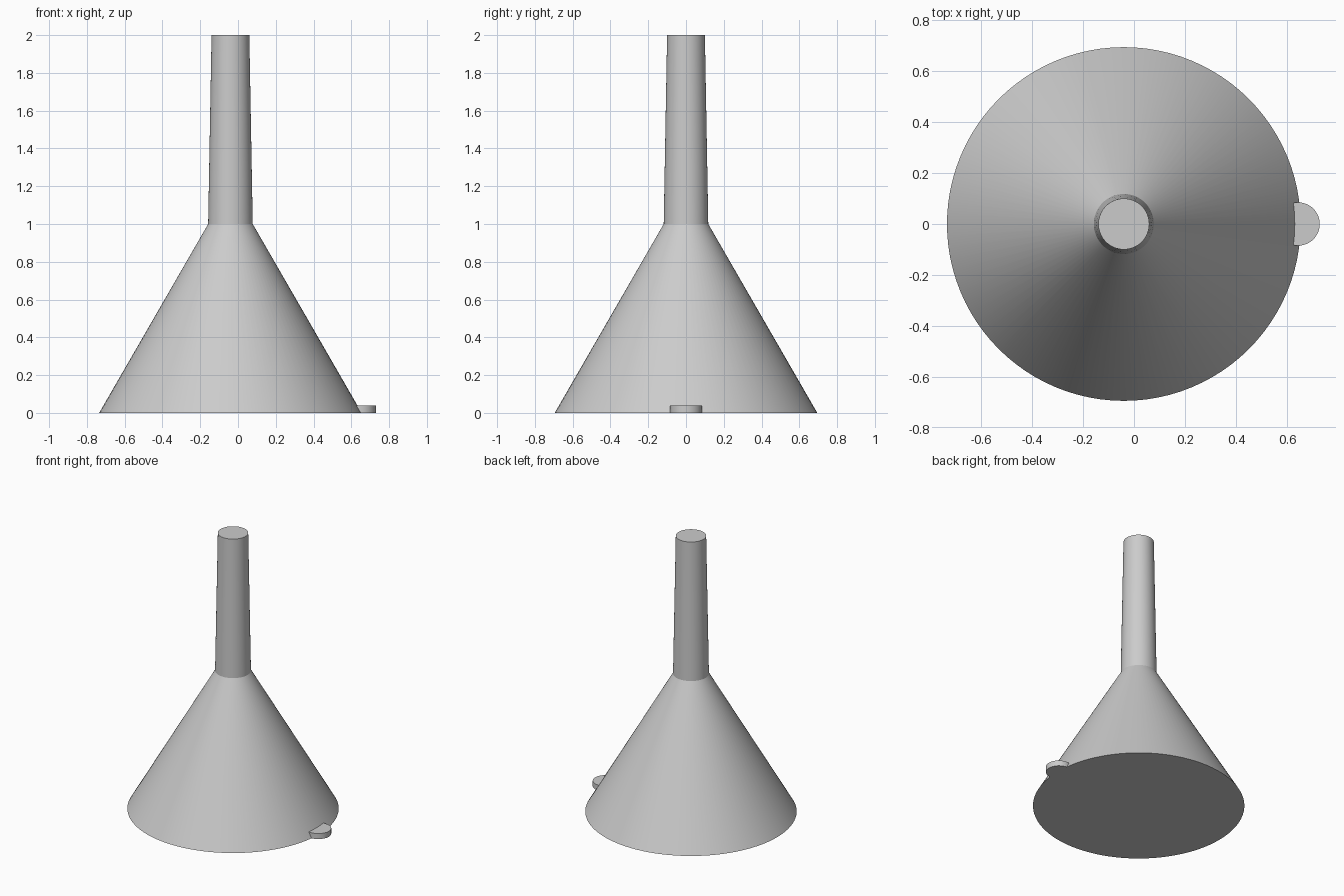
import bpy
import bmesh
import math

cube = bpy.data.objects.get("Cube")
if cube:
    bpy.data.objects.remove(cube, do_unlink=True)

# One plain grey plastic
GREY = (0.6, 0.6, 0.6, 1.0)
grey = bpy.data.materials.new("light_grey")
grey.use_nodes = True
grey.diffuse_color = GREY
grey.node_tree.nodes["Principled BSDF"].inputs["Base Color"].default_value = GREY


def turned_solid(name, profile, x, segments):
    """Closed solid from (radius, height) rings, centred on the given x."""
    bm = bmesh.new()
    rings = []
    for radius, z in profile:
        angles = [math.tau * i / segments for i in range(segments)]
        rings.append([bm.verts.new((radius * math.cos(a), radius * math.sin(a), z))
                      for a in angles])
    for low, high in zip(rings, rings[1:]):
        for i in range(segments):
            j = (i + 1) % segments
            bm.faces.new((low[i], low[j], high[j], high[i]))
    bm.faces.new(rings[0][::-1])
    bm.faces.new(rings[-1])
    mesh = bpy.data.meshes.new(name)
    bm.to_mesh(mesh)
    bm.free()
    mesh.materials.append(grey)
    obj = bpy.data.objects.new(name, mesh)
    obj.location.x = x
    bpy.context.collection.objects.link(obj)
    bpy.ops.object.select_all(action="DESELECT")
    obj.select_set(True)
    bpy.context.view_layer.objects.active = obj
    bpy.ops.object.shade_smooth_by_angle(angle=math.radians(25))
    return obj


# Wide cone with a slightly tapered spout
turned_solid("funnel_body", [(0.695, 0), (0.118, 1.0), (0.1, 2.0)], -0.04, 96)

# Small round grip tab at the rim
turned_solid("rim_tab", [(0.085, 0), (0.085, 0.04)], 0.645, 48)
